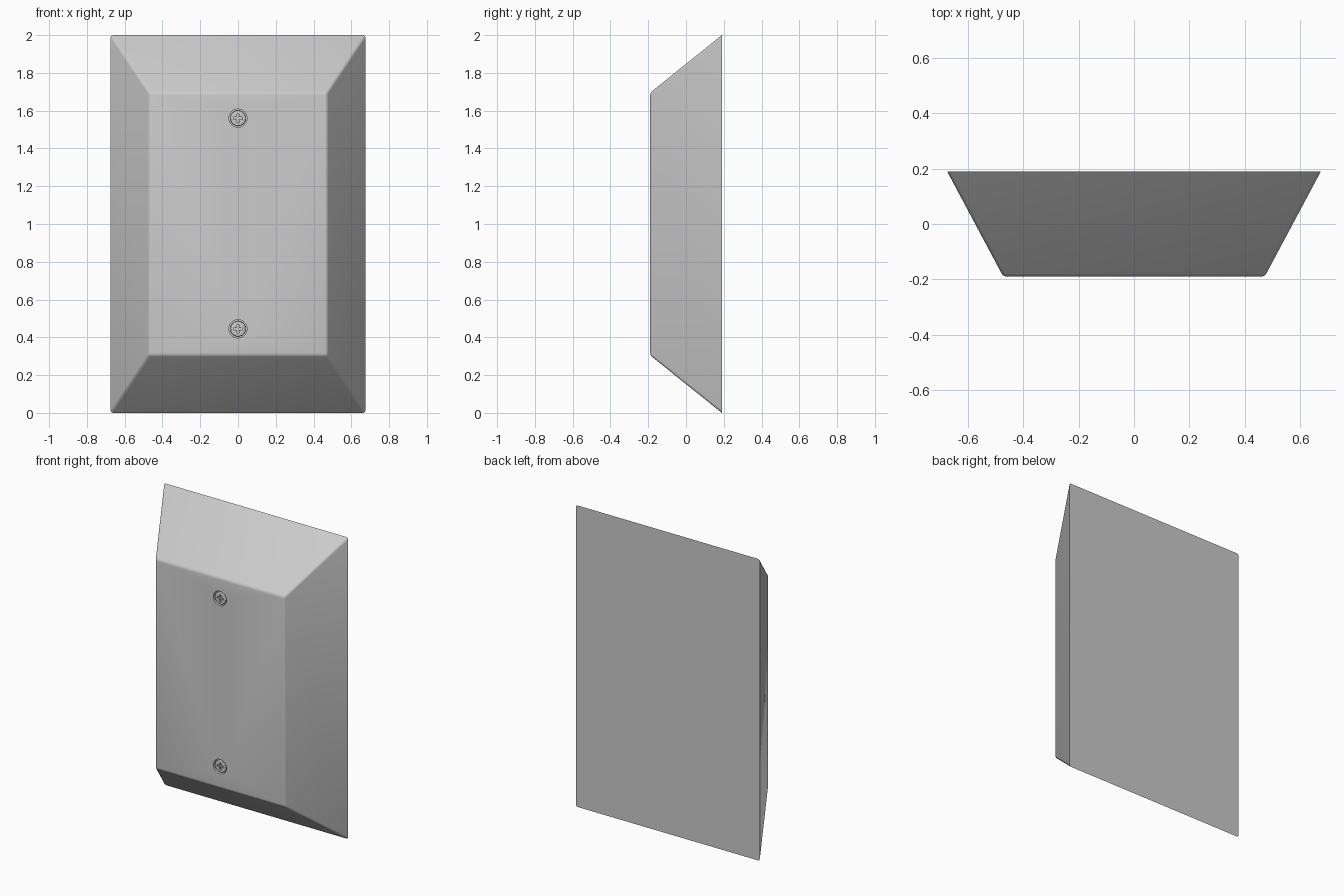
import bpy, bmesh, math
from mathutils import Matrix

if "Cube" in bpy.data.objects:
    bpy.data.objects.remove(bpy.data.objects["Cube"])

FRONT, BACK = -0.19, 0.19
SCREW_HEIGHTS = (0.445, 1.56)


def make_object(name, bm):
    bmesh.ops.recalc_face_normals(bm, faces=bm.faces)
    mesh = bpy.data.meshes.new(name)
    bm.to_mesh(mesh)
    bm.free()
    obj = bpy.data.objects.new(name, mesh)
    bpy.context.collection.objects.link(obj)
    return obj


def disc(name, radius, y0, y1, z, bevel=0.0):
    """Cylinder along y; optionally round its front rim."""
    bm = bmesh.new()
    mat = Matrix.Translation((0, (y0 + y1) / 2, z)) @ Matrix.Rotation(math.pi / 2, 4, 'X')
    bmesh.ops.create_cone(bm, cap_ends=True, segments=40, radius1=radius,
                          radius2=radius, depth=y1 - y0, matrix=mat)
    if bevel:
        rim = [e for e in bm.edges if all(abs(v.co.y - y0) < 1e-5 for v in e.verts)]
        bmesh.ops.bevel(bm, geom=rim, offset=bevel, segments=3, profile=0.5, affect='EDGES')
    return make_object(name, bm)


def box(name, size, loc):
    bm = bmesh.new()
    bmesh.ops.create_cube(bm, size=1, matrix=Matrix.Translation(loc) @ Matrix.Diagonal((*size, 1)))
    return make_object(name, bm)


def cut(obj, cutter):
    mod = obj.modifiers.new("cut", 'BOOLEAN')
    mod.operation = 'DIFFERENCE'
    mod.solver = 'EXACT'
    mod.object = cutter
    bpy.context.view_layer.objects.active = obj
    bpy.ops.object.modifier_apply(modifier=mod.name)
    bpy.data.objects.remove(cutter, do_unlink=True)


def shade(obj):
    bpy.ops.object.select_all(action='DESELECT')
    obj.select_set(True)
    bpy.context.view_layer.objects.active = obj
    bpy.ops.object.shade_smooth_by_angle(angle=math.radians(30))


# Housing: tapered block with softened front and corner edges
bm = bmesh.new()
rings = []
for y, half_x, half_z in ((FRONT, 0.472, 0.695), (BACK, 0.675, 1.0)):
    rings.append([bm.verts.new((sx * half_x, y, 1 + sz * half_z))
                  for sx, sz in ((-1, -1), (1, -1), (1, 1), (-1, 1))])
front, back = rings
bm.faces.new(front)
bm.faces.new(back[::-1])
for i in range(4):
    j = (i + 1) % 4
    bm.faces.new((front[j], front[i], back[i], back[j]))
soft = [e for e in bm.edges if any(v in front for v in e.verts)]
bmesh.ops.bevel(bm, geom=soft, offset=0.012, segments=3, profile=0.5, affect='EDGES')
housing = make_object("housing", bm)

for i, z in enumerate(SCREW_HEIGHTS):
    # Round screw recess in the housing
    cut(housing, disc("recess_cutter", 0.048, FRONT - 0.05, FRONT + 0.025, z))
    # Screw head with cross slot
    screw = disc(f"screw_{i + 1}", 0.041, FRONT + 0.004, FRONT + 0.03, z, bevel=0.005)
    for w, h in ((0.046, 0.011), (0.011, 0.046)):
        cut(screw, box("slot_cutter", (w, 0.03, h), (0, FRONT + 0.001, z)))
    shade(screw)
shade(housing)
